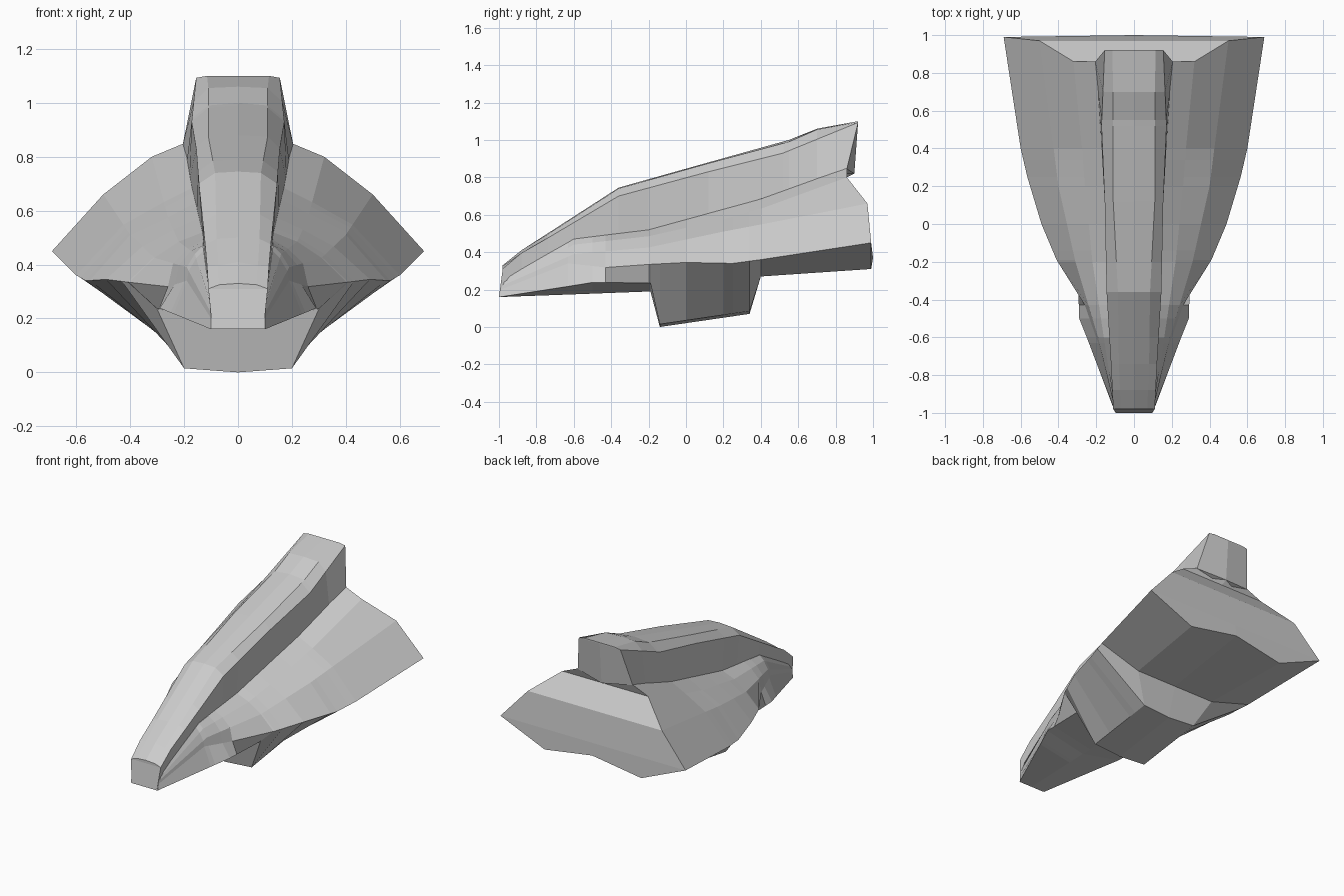
import bpy, bmesh

if "Cube" in bpy.data.objects:
    bpy.data.objects.remove(bpy.data.objects["Cube"])


def sample(rail, y):
    # piecewise-linear lookup of (x, z) along a rail of (y, x, z) keys
    if y <= rail[0][0]:
        return rail[0][1:]
    for a, b in zip(rail, rail[1:]):
        if y <= b[0]:
            t = (y - a[0]) / (b[0] - a[0])
            return tuple(p + (q - p) * t for p, q in zip(a[1:], b[1:]))
    return rail[-1][1:]


def loft(name, rails, nose_y, tail_y):
    # skin a half body across lengthwise rails, cap both ends, mirror over x
    stations = sorted({k[0] for r in rails for k in r})
    bm = bmesh.new()
    rings = []
    for s in stations:
        ring = []
        for i, r in enumerate(rails):
            x, z = sample(r, s)
            y = nose_y[i] if s == stations[0] else tail_y[i] if s == stations[-1] else s
            ring.append(bm.verts.new((x, y, z)))
        rings.append(ring)
    for a, b in zip(rings, rings[1:]):
        for i in range(len(rails) - 1):
            bm.faces.new((a[i], a[i + 1], b[i + 1], b[i]))
    for ring in (rings[0], rings[-1]):
        mid = [bm.verts.new((0, v.co.y, v.co.z)) for v in ring[2:-2]]
        mid = [ring[0]] + mid + [ring[-1]]
        side = ring[1:-1]
        for i in range(len(side) - 1):
            bm.faces.new((side[i], side[i + 1], mid[i + 1], mid[i]))
    bmesh.ops.mirror(bm, geom=bm.verts[:] + bm.edges[:] + bm.faces[:],
                     axis='X', merge_dist=0.0001)
    bmesh.ops.remove_doubles(bm, verts=bm.verts[:], dist=0.0005)
    bmesh.ops.recalc_face_normals(bm, faces=bm.faces[:])
    me = bpy.data.meshes.new(name)
    bm.to_mesh(me)
    bm.free()
    ob = bpy.data.objects.new(name, me)
    bpy.context.collection.objects.link(ob)
    return ob


# Winged hull with the keel block underneath
root = [(-.98, .1, .25), (-.6, .13, .47), (-.2, .13, .52), (.99, .2, .85)]
root_mid = [(k[0], 0, k[2]) for k in root[:-1]] + [(.99, 0, .82)]
upper = [(-.98, .1, .235), (-.6, .16, .44), (-.2, .22, .485), (.2, .26, .575), (.99, .32, .8)]
outer = [(-.98, .1, .22), (-.6, .19, .39), (-.2, .31, .425), (.2, .4, .51), (.99, .5, .66)]
edge = [(-.98, .1, .2), (-.63, .19, .34), (-.43, .26, .318), (-.19, .41, .335),
        (0, .49, .345), (.25, .565, .34), (.4, .6, .36), (.99, .69, .45)]
corner = [(-.98, .1, .16), (-.5, .29, .238), (-.19, .3, .235), (-.14, .2, .015),
          (.34, .2, .085), (.4, .3, .27), (.99, .36, .31)]
belly = [(-.98, 0, .16), (-.19, 0, .19), (-.14, 0, 0), (.34, 0, .07),
         (.4, 0, .27), (.99, 0, .37)]
loft("winged_hull", [root_mid, root, upper, outer, edge, corner, belly],
     [-.985, -.985, -.985, -.985, -.99, -.998, -.998],
     [.9, .86, .86, .97, .99, .99, 1.0])

# Tall central fuselage rising to the tail
crown = [(-.98, 0, .33), (-.88, 0, .41), (-.74, 0, .5), (-.36, 0, .745),
         (.12, 0, .88), (.55, 0, 1.0), (.7, 0, 1.06), (.92, 0, 1.1)]
deck = [(-.98, .07, .325), (-.74, .08, .495), (-.36, .085, .74), (.12, .11, .875),
        (.55, .11, .99), (.7, .11, 1.055), (.92, .115, 1.1)]
shoulder = [(-.98, .11, .31), (-.88, .115, .395), (-.74, .122, .475), (-.36, .145, .7),
            (.12, .155, .83), (.52, .172, .93), (.92, .155, 1.093)]
foot = [(-.98, .095, .16), (-.6, .125, .42), (-.2, .13, .5), (.92, .205, .845)]
foot_mid = [(k[0], 0, k[2]) for k in foot[:-1]] + [(.92, 0, .82)]
loft("fuselage", [crown, deck, shoulder, foot, foot_mid],
     [-.98, -.98, -.98, -1.0, -1.0], [.92, .92, .92, .86, .9])
